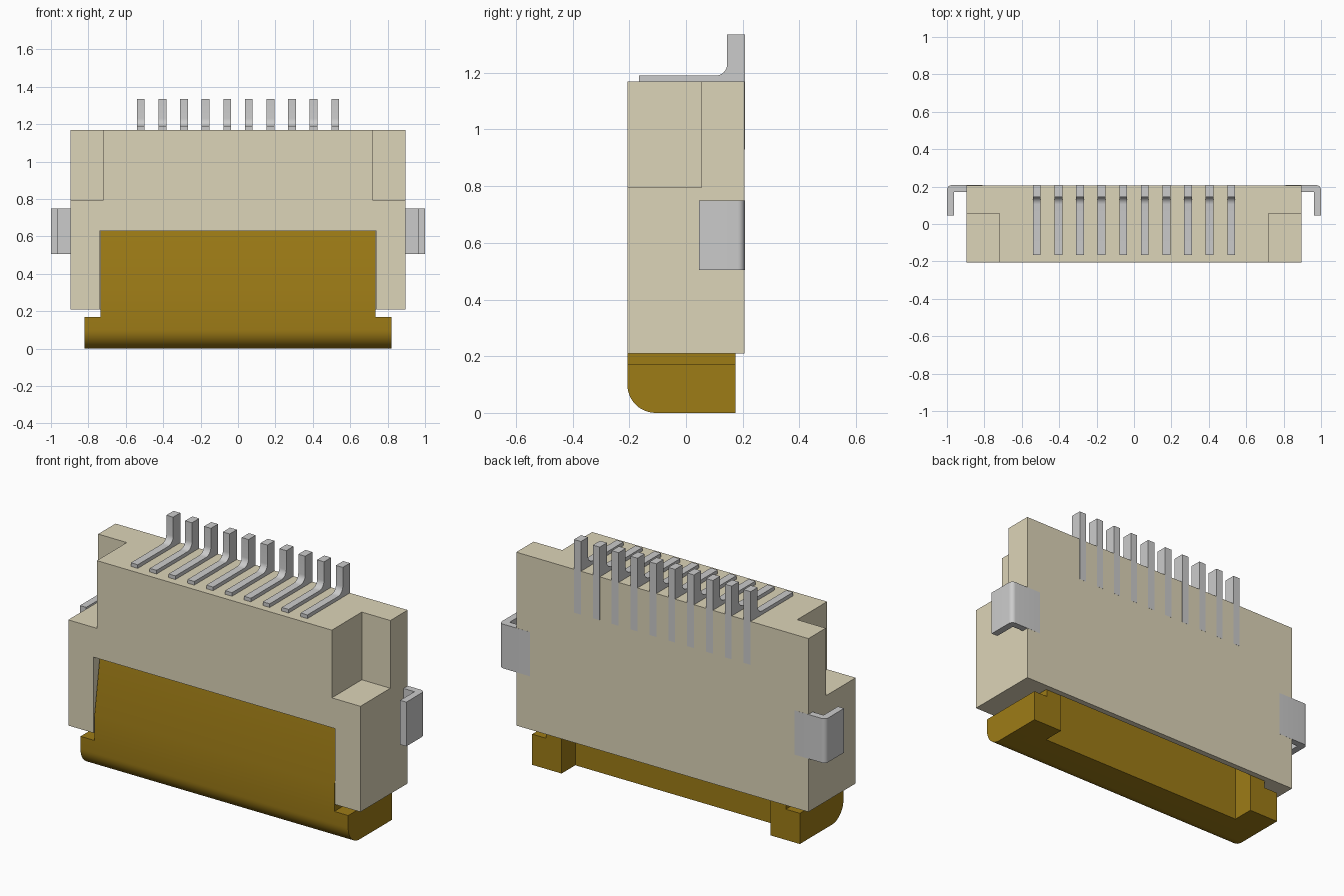
import bpy, bmesh, math

if "Cube" in bpy.data.objects:
    bpy.data.objects.remove(bpy.data.objects["Cube"])


def material(name, rgb):
    m = bpy.data.materials.new(name)
    m.diffuse_color = (*rgb, 1)
    m.use_nodes = True
    m.node_tree.nodes["Principled BSDF"].inputs["Base Color"].default_value = m.diffuse_color
    return m


CREAM = material("cream_plastic", (0.72, 0.66, 0.48))
BROWN = material("brown_plastic", (0.34, 0.20, 0.008))


def extrude(name, profile, lo, hi, axis="x", mat=None, smooth=False, mirror=False):
    """Extrude a (y, z) profile along x, or an (x, y) profile along z."""
    bm = bmesh.new()
    place = (lambda p, t: (t, *p)) if axis == "x" else (lambda p, t: (*p, t))
    face = bm.faces.new([bm.verts.new(place(p, lo)) for p in profile])
    out = bmesh.ops.extrude_face_region(bm, geom=[face])
    move = (hi - lo, 0, 0) if axis == "x" else (0, 0, hi - lo)
    bmesh.ops.translate(bm, vec=move,
                        verts=[v for v in out["geom"] if isinstance(v, bmesh.types.BMVert)])
    bmesh.ops.recalc_face_normals(bm, faces=bm.faces)
    me = bpy.data.meshes.new(name)
    bm.to_mesh(me)
    bm.free()
    ob = bpy.data.objects.new(name, me)
    bpy.context.collection.objects.link(ob)
    if mat:
        me.materials.append(mat)
    if mirror:
        ob.modifiers.new("mirror", "MIRROR")
    if smooth:
        bpy.ops.object.select_all(action="DESELECT")
        ob.select_set(True)
        bpy.context.view_layer.objects.active = ob
        bpy.ops.object.shade_smooth_by_angle(angle=math.radians(30))
    return ob


def box(name, x, y, z, **kw):
    return extrude(name, [(y[0], z[0]), (y[1], z[0]), (y[1], z[1]), (y[0], z[1])], *x, **kw)


def arc(cx, cy, r, a0, a1, n=8):
    angles = [math.radians(a0 + (a1 - a0) * i / n) for i in range(n + 1)]
    return [(cx + r * math.cos(a), cy + r * math.sin(a)) for a in angles]


BACK = 0.207

# Housing with notched upper corners and an open cavity at the bottom front
housing = box("housing", (-0.895, 0.895), (-BACK, BACK), (0.21, 1.17), mat=CREAM)
cutters = [box("cutter_cavity", (-0.74, 0.74), (-0.4, 0.175), (0, 0.63))]
for s in (-1, 1):
    cutters.append(box("cutter_corner", sorted((s * 0.72, s * 1.1)), (-0.4, 0.055), (0.795, 1.4)))
bpy.context.view_layer.objects.active = housing
for c in cutters:
    mod = housing.modifiers.new("cut", "BOOLEAN")
    mod.operation, mod.solver, mod.object = "DIFFERENCE", "EXACT", c
    bpy.ops.object.modifier_apply(modifier=mod.name)
    bpy.data.objects.remove(c)

# Slider: rounded bottom bar with a tapered tongue going into the cavity
rounded = arc(-BACK + 0.1, 0.1, 0.1, 270, 180, 12)
tongue = rounded + [(-BACK, 0.3), (-0.157, 0.63), (0.055, 0.63), (0.055, 0)]
extrude("slider_tongue", tongue, -0.735, 0.735, mat=BROWN, smooth=True)
end = rounded + [(-BACK, 0.17), (0.175, 0.17), (0.175, 0)]
extrude("slider_end_flange", end, 0.735, 0.82, mat=BROWN, smooth=True, mirror=True)
box("slider_arm", (0.64, 0.735), (0.055, 0.175), (0, 0.5), mat=BROWN, mirror=True)

# Ten bent contact pins, their tails lying flush in the housing's back face
flush = BACK + 0.0005
pin = [(-0.165, 1.16), (-0.165, 1.19)] + arc(0.105, 1.23, 0.04, 270, 360) + [
    (0.145, 1.335), (flush, 1.335), (flush, 0.93), (0.15, 0.93), (0.15, 1.16)]
for i in range(10):
    x = (i - 4.5) * 0.1155
    extrude(f"contact_pin_{i + 1}", pin, x - 0.021, x + 0.021, smooth=True)

# The L-shaped solder tabs on both sides
tab = [(0.81, flush)] + arc(0.975, flush - 0.025, 0.025, 90, 0) + [
    (1.0, 0.045), (0.962, 0.045), (0.962, 0.17), (0.81, 0.17)]
extrude("solder_tab", tab, 0.505, 0.75, axis="z", smooth=True, mirror=True)
